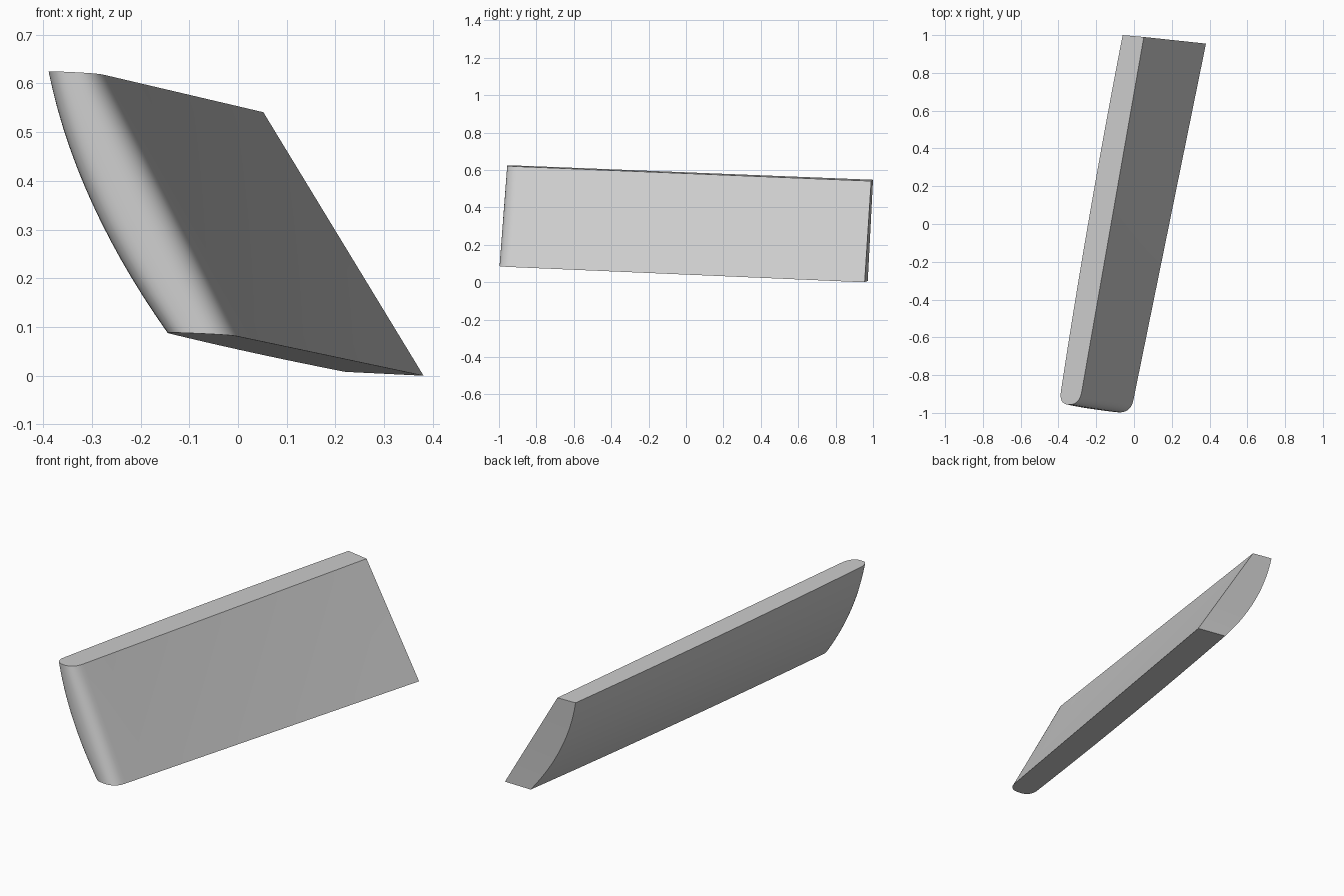
import bpy, bmesh, math
from mathutils import Vector as V

if "Cube" in bpy.data.objects:
    bpy.data.objects.remove(bpy.data.objects["Cube"])

ROWS, SPAN, CAP = 14, 12, 16
# Corners as (bottom, top): curved side and flat side, at the square back end and at the rounded front end
CURVED_BACK = V((0.22, 0.972, 0.008)), V((-0.06, 1.0, 0.548))
FLAT_BACK = V((0.381, 0.955, 0.0)), V((0.052, 0.99, 0.541))
CURVED_FRONT = V((-0.142, -0.92, 0.087)), V((-0.386, -0.88, 0.623))
FLAT_FRONT = V((-0.002, -0.926, 0.081)), V((-0.276, -0.884, 0.618))
NOSE = V((-0.013, -0.074, 0.003))


def power(a):
    return math.copysign(abs(a) ** 0.8, a)


def outline(t):
    """Closed horizontal slice of the slab at height fraction t."""
    arc = 4 * t * (1 - t)
    cb = CURVED_BACK[0].lerp(CURVED_BACK[1], t) - V((0.045 * arc, 0, 0))
    cf = CURVED_FRONT[0].lerp(CURVED_FRONT[1], t) - V((0.034 * arc, 0, 0))
    fb = FLAT_BACK[0].lerp(FLAT_BACK[1], t)
    ff = FLAT_FRONT[0].lerp(FLAT_FRONT[1], t)
    pts = []
    # Slightly bowed curved side, back to front
    for i in range(SPAN):
        s = i / SPAN
        pts.append(cb.lerp(cf, s) - V((0.04 * s * (1 - s), 0, 0)))
    # Rounded front end
    mid, half = (cf + ff) / 2, (ff - cf) / 2
    for i in range(CAP + 1):
        a = math.pi * i / CAP
        pts.append(mid - half * power(math.cos(a)) + NOSE * power(max(math.sin(a), 0)))
    # Flat side, front to back
    pts += [ff.lerp(fb, i / SPAN) for i in range(1, SPAN + 1)]
    return pts


# Slab: stacked outlines joined by quads and closed top and bottom
bm = bmesh.new()
rings = [[bm.verts.new(p) for p in outline(r / ROWS)] for r in range(ROWS + 1)]
n = len(rings[0])
for low, high in zip(rings, rings[1:]):
    for i in range(n):
        j = (i + 1) % n
        bm.faces.new((low[i], low[j], high[j], high[i]))
bm.faces.new(rings[0][::-1])
bm.faces.new(rings[-1])
bmesh.ops.recalc_face_normals(bm, faces=bm.faces)
mesh = bpy.data.meshes.new("curved_slab")
bm.to_mesh(mesh)
bm.free()
slab = bpy.data.objects.new("curved_slab", mesh)
bpy.context.collection.objects.link(slab)
bpy.context.view_layer.objects.active = slab
slab.select_set(True)
bpy.ops.object.shade_smooth_by_angle(angle=math.radians(30))
